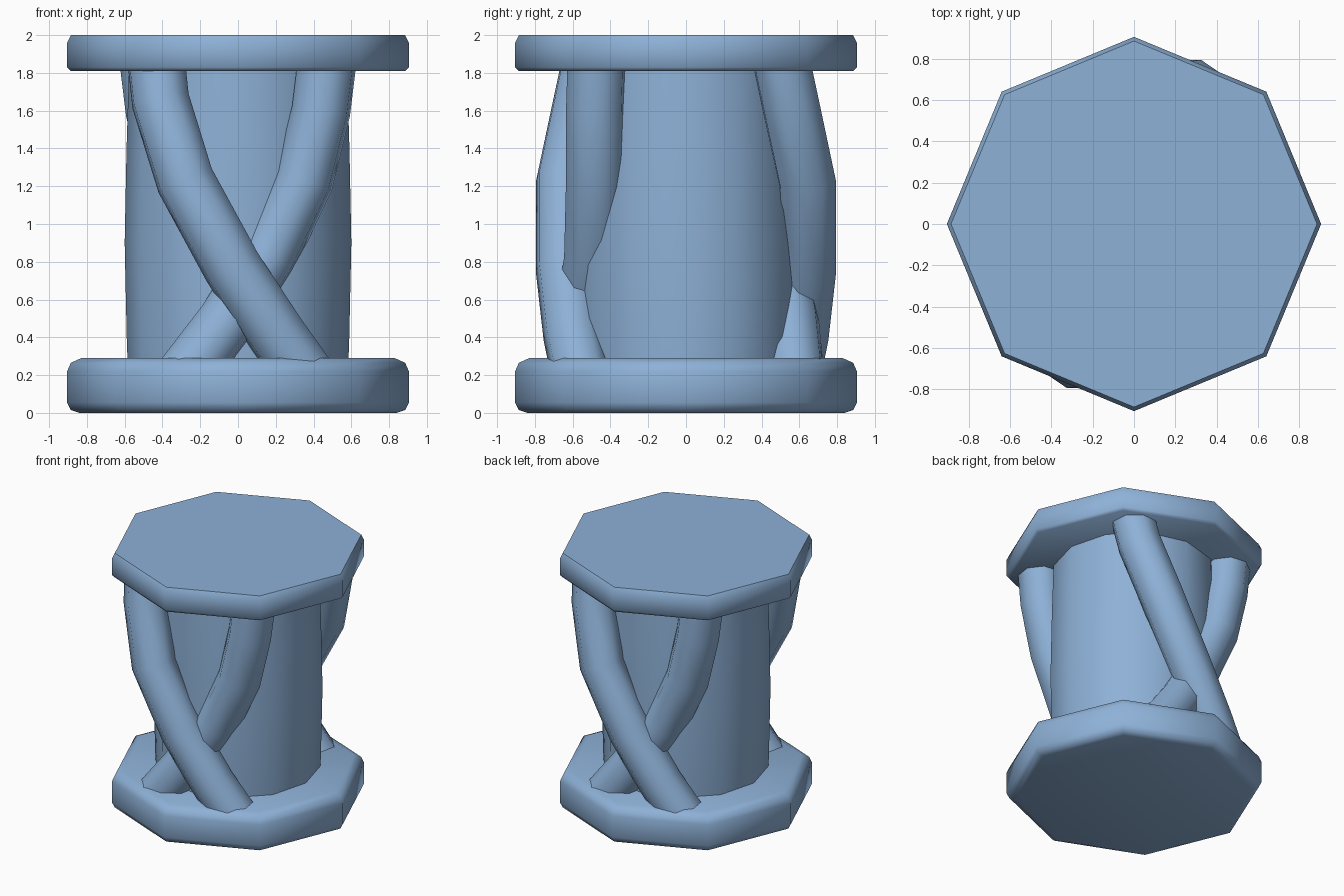
import bpy, bmesh, math

if "Cube" in bpy.data.objects:
    bpy.data.objects.remove(bpy.data.objects["Cube"])

mat = bpy.data.materials.new("soft_blue")
mat.diffuse_color = (0.27, 0.44, 0.68, 1)
mat.use_nodes = True
mat.node_tree.nodes["Principled BSDF"].inputs["Base Color"].default_value = mat.diffuse_color


def finish(obj, angle):
    obj.data.materials.append(mat)
    bpy.ops.object.select_all(action='DESELECT')
    obj.select_set(True)
    bpy.context.view_layer.objects.active = obj
    bpy.ops.object.shade_smooth_by_angle(angle=math.radians(angle))


def turned(name, profile, sides, angle):
    """Closed solid turned from (radius, height) pairs, a vertex on +x."""
    bm = bmesh.new()
    rings = []
    for r, z in profile:
        rings.append([bm.verts.new((r * math.cos(2 * math.pi * i / sides),
                                    r * math.sin(2 * math.pi * i / sides), z))
                      for i in range(sides)])
    for a, b in zip(rings, rings[1:]):
        for i in range(sides):
            j = (i + 1) % sides
            bm.faces.new((a[i], a[j], b[j], b[i]))
    bm.faces.new(rings[0][::-1])
    bm.faces.new(rings[-1])
    me = bpy.data.meshes.new(name)
    bm.to_mesh(me)
    bm.free()
    obj = bpy.data.objects.new(name, me)
    bpy.context.collection.objects.link(obj)
    finish(obj, angle)


def tube(name, points, radius, turn):
    """Eight-sided tube along a path, spun half a turn for the back copy."""
    cu = bpy.data.curves.new(name, 'CURVE')
    cu.dimensions = '3D'
    cu.bevel_depth = radius
    cu.bevel_resolution = 2
    cu.use_fill_caps = True
    sp = cu.splines.new('POLY')
    sp.points.add(len(points) - 1)
    for p, (x, y, z) in zip(sp.points, points):
        p.co = (x * turn, y * turn, z, 1)
    obj = bpy.data.objects.new(name, cu)
    bpy.context.collection.objects.link(obj)
    bpy.ops.object.select_all(action='DESELECT')
    obj.select_set(True)
    bpy.context.view_layer.objects.active = obj
    bpy.ops.object.convert(target='MESH')
    finish(bpy.context.view_layer.objects.active, 60)


# Octagonal end plates
turned("base_plate", [(0.84, 0), (0.885, 0.015), (0.905, 0.055), (0.905, 0.22),
                      (0.885, 0.265), (0.83, 0.29)], 8, 65)
turned("top_plate", [(0.885, 1.81), (0.905, 1.83), (0.905, 1.96), (0.885, 2.0)], 8, 65)

# Twelve-sided, slightly barrelled core
turned("core", [(0.58, 0.2), (0.588, 0.35), (0.6, 0.9), (0.59, 1.4), (0.575, 1.9)], 12, 40)

# Crossing tubes, front pair and the same pair on the back
outer = [(-0.44, -0.49, 1.93), (-0.41, -0.55, 1.65), (-0.28, -0.64, 1.23),
         (-0.03, -0.64, 0.77), (0.2, -0.60, 0.42), (0.37, -0.55, 0.18)]
inner = [(0.48, -0.47, 1.93), (0.44, -0.48, 1.6), (0.35, -0.48, 1.23),
         (0.16, -0.49, 0.83), (-0.06, -0.55, 0.48), (-0.29, -0.58, 0.18)]
for side, turn in (("front", 1), ("back", -1)):
    tube(side + "_outer_tube", outer, 0.16, turn)
    tube(side + "_inner_tube", inner, 0.16, turn)
